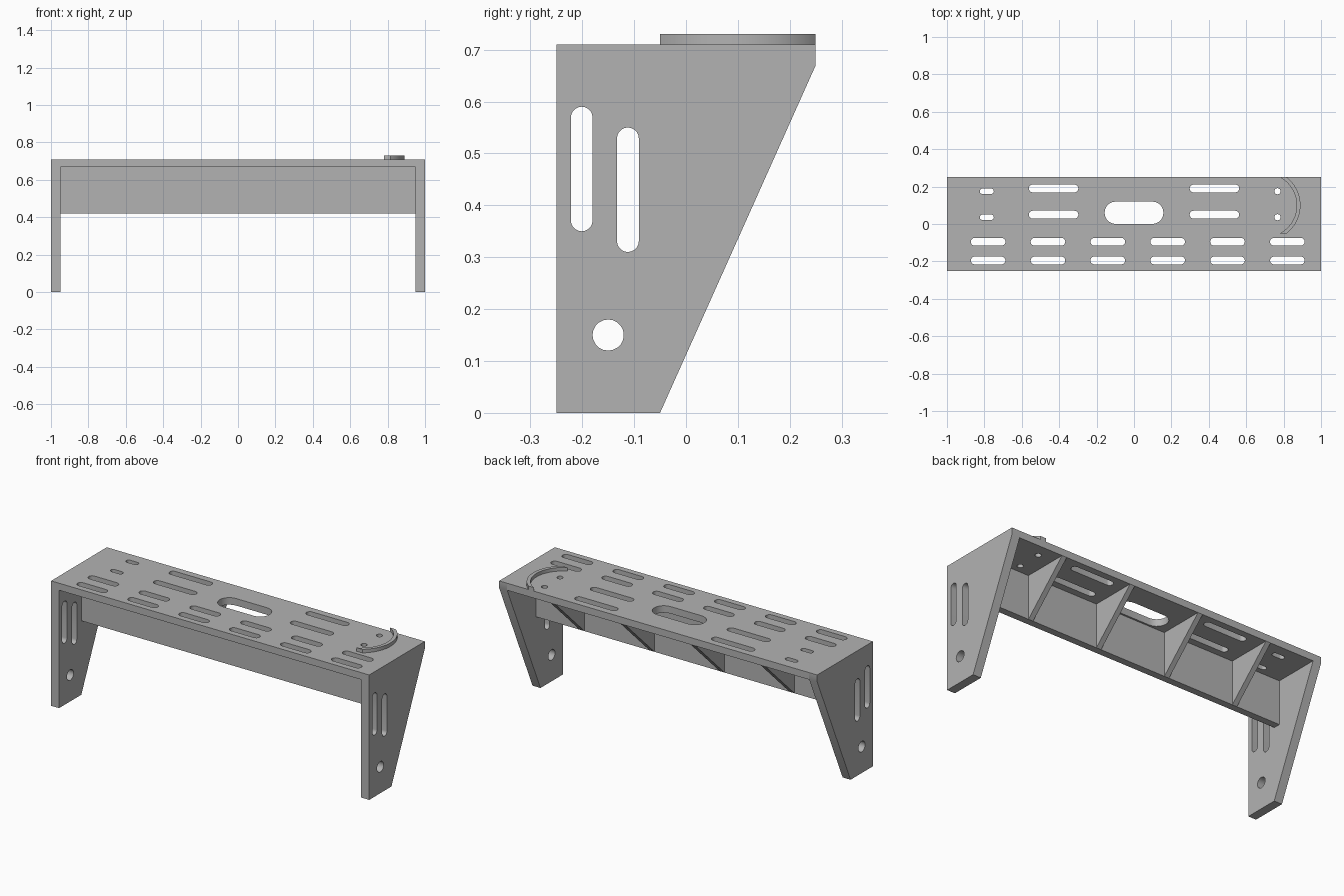
import bpy
import bmesh
import math

cube = bpy.data.objects.get("Cube")
if cube:
    bpy.data.objects.remove(cube, do_unlink=True)

grey = bpy.data.materials.new("light_grey")
grey.use_nodes = True
grey.diffuse_color = (0.45, 0.45, 0.45, 1)
grey.node_tree.nodes["Principled BSDF"].inputs["Base Color"].default_value = grey.diffuse_color


def prisms(name, outlines, axis, lo, hi):
    """Extrude outlines: (y, z) pairs along x, or (x, y) pairs along z."""
    bm = bmesh.new()
    for pts in outlines:
        rings = []
        for d in (lo, hi):
            rings.append([bm.verts.new((d, a, b) if axis == "x" else (a, b, d)) for a, b in pts])
        bottom, top = rings
        bm.faces.new(bottom)
        bm.faces.new(top)
        n = len(pts)
        for i in range(n):
            j = (i + 1) % n
            bm.faces.new((bottom[i], bottom[j], top[j], top[i]))
    bmesh.ops.recalc_face_normals(bm, faces=bm.faces)
    mesh = bpy.data.meshes.new(name)
    bm.to_mesh(mesh)
    bm.free()
    mesh.materials.append(grey)
    obj = bpy.data.objects.new(name, mesh)
    bpy.context.collection.objects.link(obj)
    return obj


def rect(a0, a1, b0, b1):
    return [(a0, b0), (a1, b0), (a1, b1), (a0, b1)]


def slot(a, b, length, width, upright=False, steps=10):
    """Outline with round ends; a circle when length equals width."""
    r = width / 2
    half = max(length / 2 - r, 0.0001)
    pts = []
    for side in (1, -1):
        for i in range(steps + 1):
            t = math.pi * (i / steps - 0.5)
            u, v = side * (half + r * math.cos(t)), side * r * math.sin(t)
            pts.append((a - v, b + u) if upright else (a + u, b + v))
    return pts


def select_only(obj):
    bpy.ops.object.select_all(action="DESELECT")
    obj.select_set(True)
    bpy.context.view_layer.objects.active = obj


def cut(obj, cutter):
    cutter.hide_render = True
    mod = obj.modifiers.new("holes", "BOOLEAN")
    mod.operation = "DIFFERENCE"
    mod.solver = "EXACT"
    mod.object = cutter
    select_only(obj)
    bpy.ops.object.modifier_apply(modifier=mod.name)
    bpy.data.objects.remove(cutter, do_unlink=True)
    bpy.ops.object.shade_smooth_by_angle(angle=math.radians(30))


TOP, UNDER, WALL_BOTTOM = 0.71, 0.67, 0.42

# Top plate with its slots and holes
plate = prisms("top_plate", [rect(-0.95, 0.95, -0.25, 0.25)], "z", UNDER, TOP)
holes = [slot(0, 0.06, 0.315, 0.12)]
for i in range(6):
    for y in (-0.095, -0.195):
        holes.append(slot(-0.78 + 0.32 * i, y, 0.185, 0.042))
for y in (0.19, 0.05):
    for x in (-0.43, 0.43):
        holes.append(slot(x, y, 0.265, 0.042))
for y in (0.175, 0.036):
    holes.append(slot(-0.787, y, 0.075, 0.03))
    holes.append(slot(0.767, y, 0.033, 0.033))
cut(plate, prisms("plate_cutter", holes, "z", UNDER - 0.05, TOP + 0.05))

# Tapered side panels
profile = [(-0.25, 0), (-0.05, 0), (0.25, UNDER), (0.25, TOP), (-0.25, TOP)]
side_holes = [slot(-0.201, 0.47, 0.24, 0.042, True),
              slot(-0.112, 0.43, 0.24, 0.042, True),
              slot(-0.15, 0.15, 0.06, 0.06)]
for side, lo in (("right", -1.0), ("left", 0.95)):
    panel = prisms(side + "_side_panel", [profile], "x", lo, lo + 0.05)
    cut(panel, prisms("panel_cutter", side_holes, "x", lo - 0.05, lo + 0.1))

# Stiffening wall under the plate
prisms("cross_wall", [rect(-0.05, -0.01, WALL_BOTTOM, UNDER)], "x", -0.95, 0.95)

# Triangular ribs behind the wall
for i in range(4):
    x = -0.66 + 0.44 * i
    prisms("rib_%d" % (i + 1), [[(-0.01, WALL_BOTTOM), (0.25, UNDER), (-0.01, UNDER)]],
           "x", x - 0.015, x + 0.015)

# Raised curved lip with ends cut flat
outline = []
for radius, direction in ((0.19, 1), (0.17, -1)):
    limit = math.asin(0.15 / radius)
    for i in range(33):
        t = direction * limit * (i / 16 - 1)
        outline.append((0.7 + radius * math.cos(t), 0.1 + radius * math.sin(t)))
lip = prisms("curved_lip", [outline], "z", TOP, 0.73)
select_only(lip)
bpy.ops.object.shade_smooth_by_angle(angle=math.radians(30))
